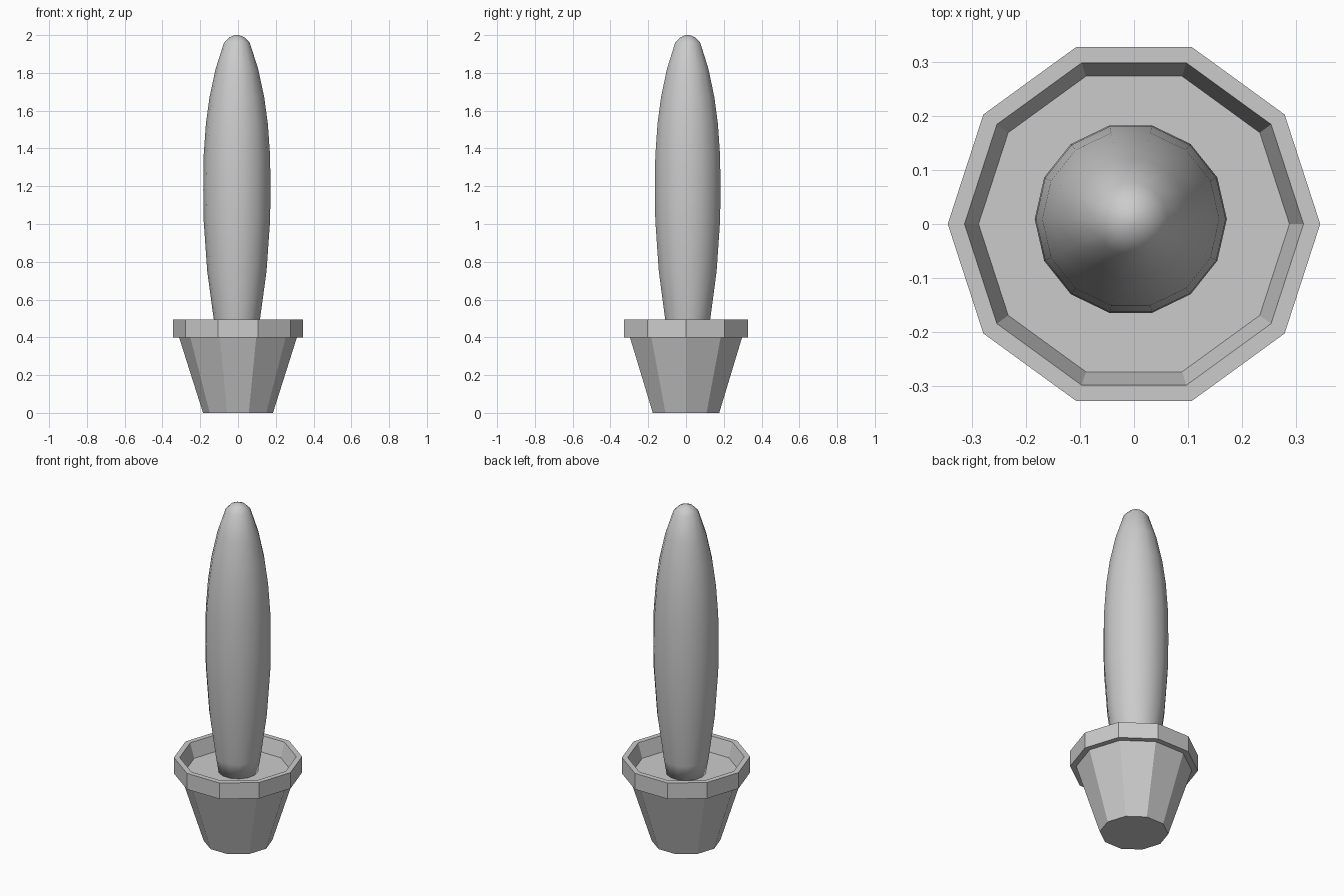
import bpy, bmesh
from math import cos, sin, tau

cube = bpy.data.objects.get("Cube")
if cube:
    bpy.data.objects.remove(cube, do_unlink=True)

grey = bpy.data.materials.new("plain grey")
grey.use_nodes = True
grey.diffuse_color = (0.6, 0.6, 0.6, 1)
grey.node_tree.nodes["Principled BSDF"].inputs["Base Color"].default_value = (0.6, 0.6, 0.6, 1)


def lathe(name, profile, sides, centre=(0, 0), smooth=False):
    """Turn (radius, height) points round z; both ends are capped."""
    bm = bmesh.new()
    rings = [[bm.verts.new((r * cos(tau * i / sides), r * sin(tau * i / sides), z))
              for i in range(sides)] for r, z in profile]
    for low, high in zip(rings, rings[1:]):
        for i in range(sides):
            j = (i + 1) % sides
            bm.faces.new((low[i], low[j], high[j], high[i]))
    bm.faces.new(rings[0][::-1])
    bm.faces.new(rings[-1])
    for face in bm.faces:
        face.smooth = smooth
    mesh = bpy.data.meshes.new(name)
    bm.to_mesh(mesh)
    bm.free()
    mesh.materials.append(grey)
    obj = bpy.data.objects.new(name, mesh)
    obj.location = (*centre, 0)
    bpy.context.collection.objects.link(obj)
    return obj


# Ten-sided pot: tapered body, overhanging rim, inner wall and soil surface
lathe("pot", [(0.185, 0), (0.312, 0.4), (0.345, 0.4), (0.345, 0.495),
              (0.314, 0.495), (0.288, 0.41)], 10)

# Tall cactus stem, smooth and slightly off centre
lathe("cactus_stem", [(0.106, 0.4), (0.123, 0.5), (0.157, 0.75), (0.176, 1.02),
                      (0.178, 1.18), (0.176, 1.36), (0.164, 1.53), (0.145, 1.67),
                      (0.113, 1.82), (0.068, 1.96), (0.04, 1.988), (0.012, 2.0)],
      14, (-0.006, 0.009), True)
